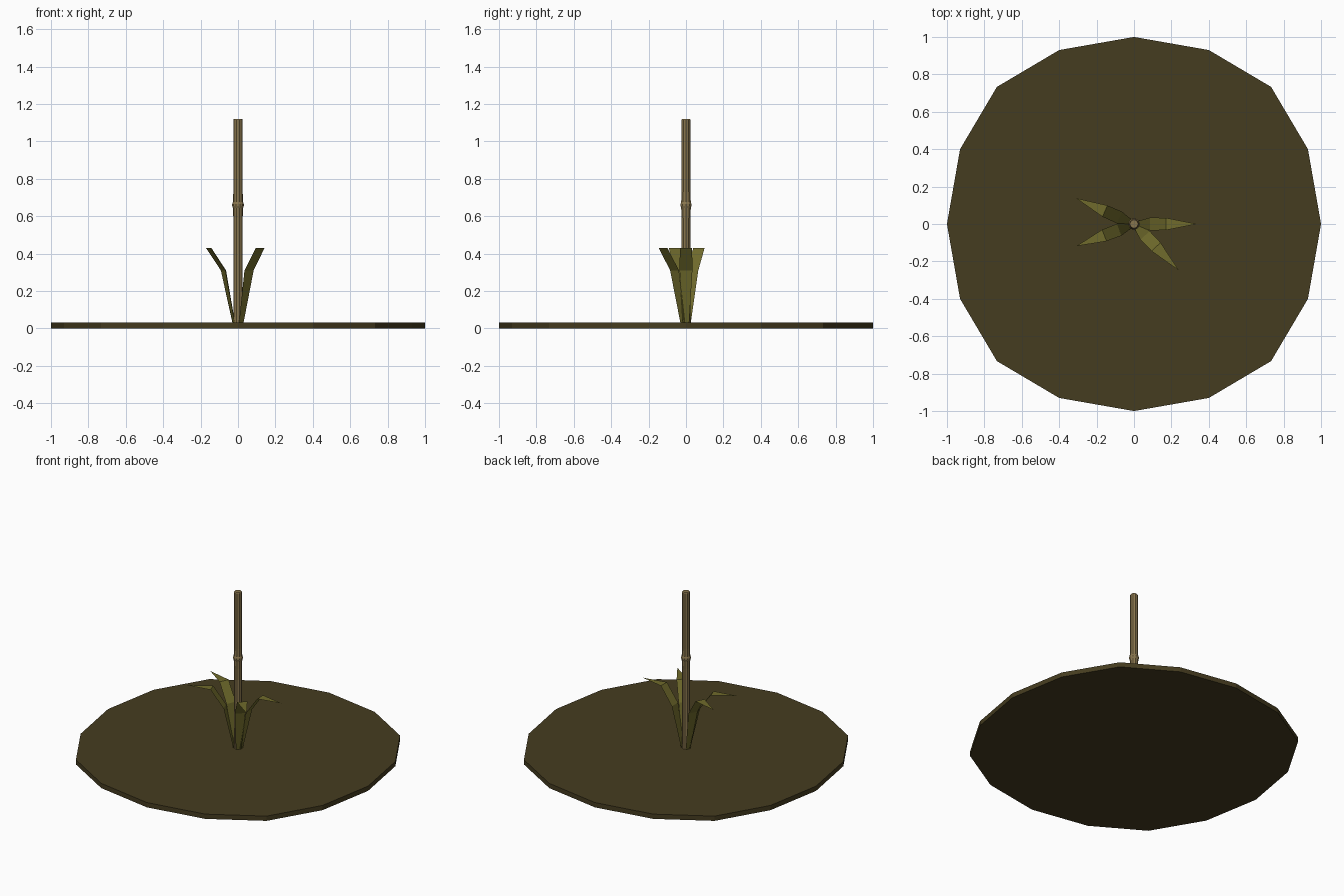
import bpy
from math import sin, cos, radians, pi

if "Cube" in bpy.data.objects:
    bpy.data.objects.remove(bpy.data.objects["Cube"])


def material(name, color):
    m = bpy.data.materials.new(name)
    m.diffuse_color = (*color, 1)
    m.use_nodes = True
    m.node_tree.nodes["Principled BSDF"].inputs["Base Color"].default_value = m.diffuse_color
    return m


def mesh_object(name, verts, faces, mat):
    me = bpy.data.meshes.new(name)
    me.from_pydata(verts, [], faces)
    me.materials.append(mat)
    ob = bpy.data.objects.new(name, me)
    bpy.context.collection.objects.link(ob)
    return ob


def loft(name, rings, mat):
    """Closed solid through a stack of equal-length point rings."""
    n = len(rings[0])
    verts = [p for ring in rings for p in ring]
    faces = [(k * n + i, k * n + (i + 1) % n, (k + 1) * n + (i + 1) % n, (k + 1) * n + i)
             for k in range(len(rings) - 1) for i in range(n)]
    faces += [tuple(reversed(range(n))), tuple(range(len(verts) - n, len(verts)))]
    return mesh_object(name, verts, faces, mat)


soil = material("soil", (0.06, 0.045, 0.014))
cane = material("cane", (0.25, 0.18, 0.075))
green = material("leaf_green", (0.16, 0.145, 0.025))

# Soil disc: slightly squarish 16-sided outline
quarter = [(1, 0), (0.93, 0.4), (0.733, 0.733), (0.4, 0.93)]
outline = []
for q in range(4):
    c, s = round(cos(q * pi / 2)), round(sin(q * pi / 2))
    outline += [(x * c - y * s, x * s + y * c) for x, y in quarter]
loft("soil_disc", [[(x, y, z) for x, y in outline] for z in (0, 0.033)], soil)

# Stalk with a swollen joint
profile = [(0.025, 0.02), (0.025, 0.59), (0.027, 0.645), (0.031, 0.655),
           (0.031, 0.665), (0.027, 0.675), (0.025, 0.73), (0.025, 1.115), (0.022, 1.12)]
sides = 10
loft("stalk", [[(r * cos(2 * pi * i / sides), r * sin(2 * pi * i / sides), z)
                for i in range(sides)] for r, z in profile], cane)

# Leaves: folded strips with flat pointed tips, (radius, half width, height)
strip = [(0.025, 0.017, 0.03), (0.085, 0.034, 0.31), (0.17, 0.033, 0.43)]
for k, (angle, reach) in enumerate([(0, 0.335), (-46, 0.345), (156, 0.34), (201, 0.33)]):
    c, s = cos(radians(angle)), sin(radians(angle))
    local = [(r, side * w, z) for r, w, z in strip for side in (-1, 1)] + [(reach, 0, 0.43)]
    verts = [(x * c - y * s, x * s + y * c, z) for x, y, z in local]
    mesh_object(f"leaf_{k + 1}", verts, [(0, 2, 3, 1), (2, 4, 5, 3), (4, 6, 5)], green)
